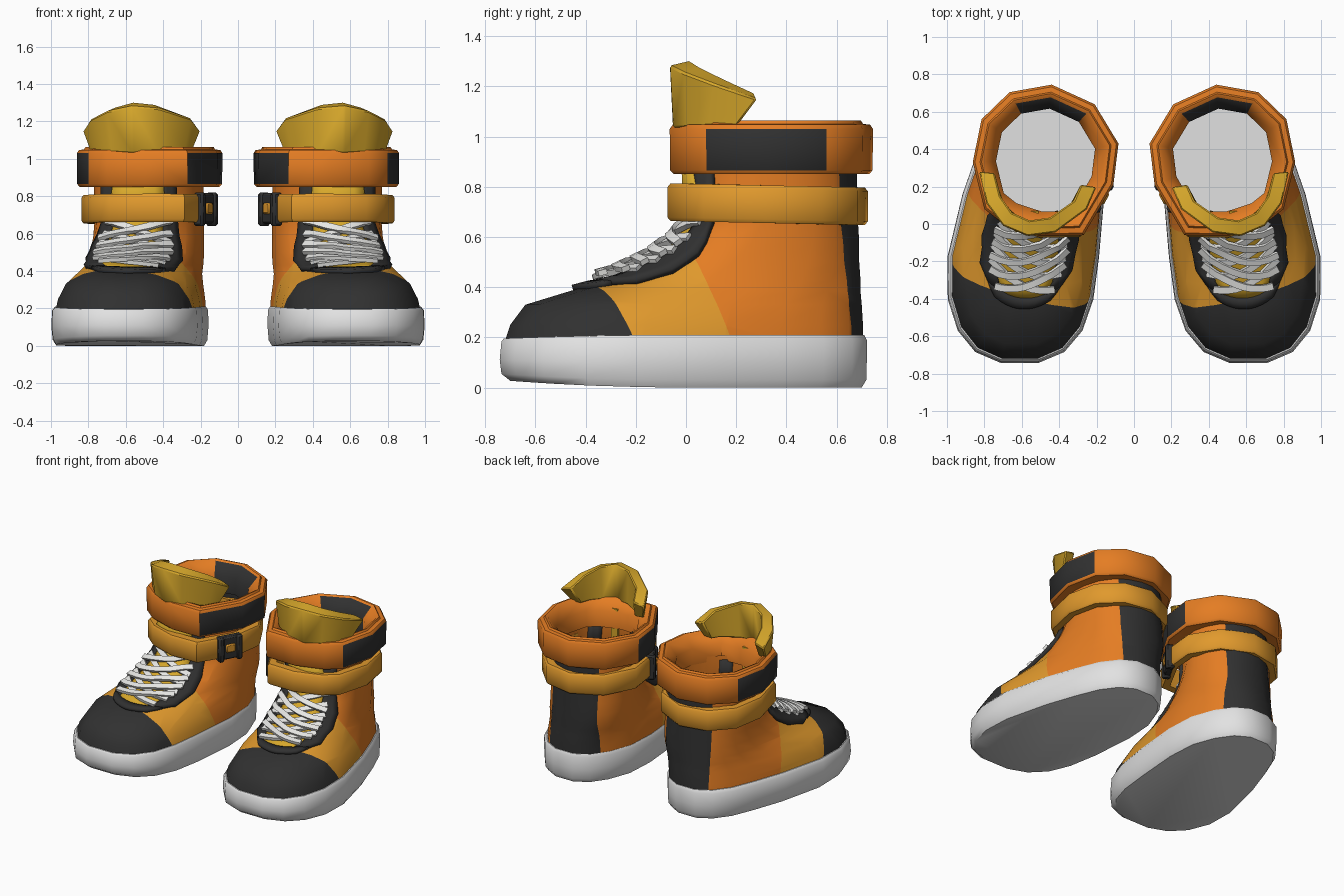
import bpy, bmesh, math
from mathutils import Vector
from mathutils.bvhtree import BVHTree

if "Cube" in bpy.data.objects:
    bpy.data.objects.remove(bpy.data.objects["Cube"])


def material(name, rgb):
    m = bpy.data.materials.new(name)
    m.diffuse_color = (*rgb, 1)
    m.use_nodes = True
    m.node_tree.nodes["Principled BSDF"].inputs["Base Color"].default_value = m.diffuse_color
    return m


ORANGE = material("orange", (0.78, 0.205, 0.017))
AMBER = material("amber", (0.75, 0.32, 0.026))
YELLOW = material("mustard", (0.68, 0.39, 0.024))
BLACK = material("charcoal", (0.03, 0.03, 0.03))
WHITE = material("off_white", (0.76, 0.76, 0.76))
LACE = material("lace_white", (0.82, 0.82, 0.80))


def loft_mesh(rings, caps=False, wrap=False, closed=True, bm=None):
    """Skin a list of point rings into quads."""
    bm = bm or bmesh.new()
    vs = [[bm.verts.new(p) for p in r] for r in rings]
    n = len(vs[0])
    for i in range(len(vs) if wrap else len(vs) - 1):
        a, b = vs[i], vs[(i + 1) % len(vs)]
        for j in range(n if closed else n - 1):
            k = (j + 1) % n
            bm.faces.new((a[j], a[k], b[k], b[j]))
    if caps:
        bm.faces.new(vs[0])
        bm.faces.new(vs[-1])
    bmesh.ops.recalc_face_normals(bm, faces=bm.faces)
    return bm


def finish(name, bm, mats, rule=None, bevel=0, thick=0, angle=30):
    """Turn a bmesh into a coloured object and mirror it for the other shoe."""
    bm.normal_update()
    if rule:
        for f in bm.faces:
            f.material_index = rule(f.calc_center_median(), f.normal)
    me = bpy.data.meshes.new(name)
    bm.to_mesh(me)
    bm.free()
    for m in mats:
        me.materials.append(m)
    me.shade_smooth()
    me.set_sharp_from_angle(angle=math.radians(angle))
    ob = bpy.data.objects.new(name, me)
    bpy.context.collection.objects.link(ob)
    if thick:
        s = ob.modifiers.new("thickness", 'SOLIDIFY')
        s.thickness, s.offset = thick, -1
    if bevel:
        b = ob.modifiers.new("bevel", 'BEVEL')
        b.width, b.segments = bevel, 1
    ob.modifiers.new("pair", 'MIRROR').use_mirror_merge = False
    return ob


def lerp_path(pts, t):
    i = min(int(t), len(pts) - 2)
    return Vector(pts[i]).lerp(Vector(pts[i + 1]), t - i)


def centre_x(y):
    """Middle line of the toed-out shoe."""
    line = [(0.75, 0.455), (0.35, 0.475), (-0.25, 0.59), (-0.76, 0.612)]
    for (y0, x0), (y1, x1) in zip(line, line[1:]):
        if y >= y1:
            return x0 + (x1 - x0) * (y - y0) / (y1 - y0)
    return 0.612


def foot_ring(z, yb, yf, wb, wf, power=0.8, shift=0.0, lift=0.0, n=20):
    """Rounded outline from heel yb to toe yf, half width wb to wf."""
    ring = []
    for i in range(n):
        a = 2 * math.pi * (i + 0.5) / n
        c, s = math.cos(a), math.sin(a)
        fx = math.copysign(abs(c) ** power, c)
        fy = math.copysign(abs(s / math.cos(math.pi / n)) ** power, s)
        y = (yb + yf) / 2 + (yb - yf) / 2 * fy
        t = (yb - y) / (yb - yf)
        toe = max(0.0, -y / 0.74)
        ring.append((centre_x(y) + shift * (1 - t) + (wb + (wf - wb) * t) * fx, y,
                     z + lift * toe ** 2))
    return ring


# Sole with a slight toe lift
sole = [(0.0, 0.70, -0.70, 0.315, 0.43, 0.8, 0.042, 0.03),
        (0.03, 0.718, -0.735, 0.335, 0.445, 0.8, 0.042, 0.025),
        (0.10, 0.72, -0.742, 0.34, 0.453, 0.8, 0.042, 0.01),
        (0.19, 0.72, -0.735, 0.34, 0.448, 0.8, 0.042, -0.005),
        (0.21, 0.71, -0.725, 0.325, 0.435, 0.8, 0.037, -0.015)]
finish("sole", loft_mesh([foot_ring(*r) for r in sole], caps=True), [WHITE], angle=45)

# Upper, cut along its colour seams
upper = [(0.19, 0.705, -0.72, 0.322, 0.433, 0.8, 0.035), (0.25, 0.705, -0.70, 0.32, 0.417, 0.8, 0.03),
         (0.33, 0.70, -0.64, 0.318, 0.365, 0.8, 0.02), (0.385, 0.695, -0.46, 0.318, 0.305, 0.8, 0.012),
         (0.43, 0.695, -0.29, 0.318, 0.28, 0.82, 0.006), (0.50, 0.69, -0.14, 0.315, 0.27, 0.86),
         (0.58, 0.69, -0.03, 0.31, 0.27, 0.93), (0.66, 0.685, 0.03, 0.305, 0.275, 1.0),
         (0.90, 0.68, 0.02, 0.30, 0.28, 1.0)]
bm = loft_mesh([foot_ring(*r) for r in upper])
surface = BVHTree.FromBMesh(bm)
toe_co, toe_no = Vector((0.97, -0.21, 0.2)), Vector((-0.28, 1, 0.41))
side_co, side_no = Vector((0.90, 0.18, 0.2)), Vector((-0.24, 1, 0.36))
HEEL = (0.28, 0.645)
cuts = [(toe_co, toe_no), (side_co, side_no)] + [(Vector((x, 0, 0)), Vector((1, 0, 0))) for x in HEEL]
for co, no in cuts:
    bmesh.ops.bisect_plane(bm, geom=bm.verts[:] + bm.edges[:] + bm.faces[:],
                           plane_co=co, plane_no=no.normalized())


def upper_colour(c, n):
    if (c - toe_co).dot(toe_no) < 0 or (c.y > 0.5 and HEEL[0] < c.x < HEEL[1]):
        return 2
    return 1 if (c - side_co).dot(side_no) < 0 else 0


finish("upper", bm, [ORANGE, AMBER, BLACK], upper_colour, angle=50)

# Lacing panel laid over the instep
MID = [(0.53, 0.0, 0.87), (0.53, 0.01, 0.67), (0.55, -0.10, 0.56), (0.57, -0.22, 0.48),
       (0.59, -0.34, 0.43), (0.60, -0.45, 0.388)]
OUT = [(0.73, 0.10, 0.87), (0.755, 0.09, 0.66), (0.77, 0.05, 0.53), (0.79, -0.05, 0.45),
       (0.805, -0.20, 0.40), (0.74, -0.38, 0.375)]
INN = [(0.33, 0.08, 0.87), (0.31, 0.07, 0.66), (0.30, 0.01, 0.53), (0.30, -0.08, 0.45),
       (0.34, -0.24, 0.40), (0.45, -0.40, 0.375)]


def on_panel(u, v, off):
    p = (lerp_path(MID, v) * (1 - u * u) + lerp_path(OUT, v) * (u * u + u) / 2
         + lerp_path(INN, v) * (u * u - u) / 2)
    loc, nor, _, _ = surface.find_nearest(p)
    if nor.dot(loc - Vector((0.52, 0.2, 0.3))) < 0:
        nor = -nor
    return loc + nor * off, nor


def panel(name, us, vs, off, mat, top=0.0):
    b = loft_mesh([[on_panel(u, v, off + top * (v < 1))[0] for u in us] for v in vs], closed=False)
    b.normal_update()
    if sum(f.normal.y for f in b.faces) > 0:
        bmesh.ops.reverse_faces(b, faces=b.faces)
    return finish(name, b, [mat], thick=0.03, angle=50)


rows = [i * 0.5 for i in range(10)]
panel("tongue_front", [-0.64, -0.4, -0.2, 0, 0.2, 0.4, 0.64], rows, 0.014, YELLOW, top=0.025)
panel("eyelet_band_outer", [0.62, 0.74, 0.87, 1.0], rows, 0.026, BLACK)
panel("eyelet_band_inner", [-1.0, -0.87, -0.74, -0.62], rows, 0.026, BLACK)
panel("eyelet_band_toe", [i / 5 - 1 for i in range(11)], [4.5, 4.75, 5.0], 0.022, BLACK)

# Crossed flat laces
bm = bmesh.new()
for i in range(5):
    v0 = 1.0 + i * 0.6
    for side in (-1, 1):
        pts = [on_panel(side * (k / 4 - 1) * 0.76, v0 + 1.0 * k / 8,
                        0.040 + 0.008 * side) for k in range(9)]
        rings = []
        for k, (p, n) in enumerate(pts):
            d = pts[min(k + 1, 8)][0] - pts[max(k - 1, 0)][0]
            s = d.cross(n).normalized() * 0.018
            t = n * 0.011
            rings.append([p + s + t, p - s + t, p - s - t, p + s - t])
        loft_mesh(rings, caps=True, bm=bm)
finish("laces", bm, [LACE], angle=50)

# Faceted padded collar
COLLAR = [(0.44, 0.745), (0.21, 0.64), (0.083, 0.43), (0.11, 0.21), (0.27, -0.06), (0.50, -0.065),
          (0.70, 0.0), (0.80, 0.08), (0.862, 0.33), (0.815, 0.56), (0.665, 0.705)]
CX, CY = 0.475, 0.345


def collar_ring(s, z):
    return [(CX + (x - CX) * s, CY + (y - CY) * s, z) for x, y in COLLAR]


def collar_colour(c, n):
    facing = n.x * (c.x - CX) + n.y * (c.y - CY)
    if facing > 0.1 and abs(n.z) < 0.3:
        return int((c.x > 0.6 and 0.08 < c.y < 0.56) or (c.x < 0.3 and c.y < 0.36))
    return int(facing < -0.05 and c.y > 0.57 and math.hypot(c.x - CX, c.y - CY) < 0.31)


profile = [(0.96, 0.85), (0.995, 0.865), (1.0, 1.03), (0.97, 1.047), (0.90, 1.05), (0.88, 1.063),
           (0.83, 1.055), (0.68, 0.98), (0.68, 0.86)]
finish("collar", loft_mesh([collar_ring(*p) for p in profile], wrap=True),
       [ORANGE, BLACK], collar_colour, angle=45)


# Ankle strap
def strap_ring(s, z):
    return [(0.478 + (x - CX) * 0.93 * s, 0.33 + (y - CY) * 0.985 * s, z - 0.02 * (y - 0.1))
            for x, y in COLLAR]


profile = [(0.97, 0.66), (1.0, 0.675), (1.0, 0.795), (0.97, 0.81), (0.84, 0.81), (0.84, 0.66)]
finish("ankle_strap", loft_mesh([strap_ring(*p) for p in profile], wrap=True), [AMBER], angle=45)


# Buckle on the inner side of the strap
def block(name, along, out, size, z, mat, bevel):
    a = Vector((0.287, -0.07, 0))
    b = Vector((0.138, 0.197, 0))
    d = (b - a).normalized()
    n = Vector((-d.y, d.x, 0))
    if n.x > 0:
        n = -n
    c = a.lerp(b, along) + n * out
    bm = bmesh.new()
    bmesh.ops.create_cube(bm, size=1)
    for v in bm.verts:
        q = v.co
        v.co = c + d * q.x * size[0] + n * q.y * size[1] + Vector((0, 0, z + q.z * size[2]))
    finish(name, bm, [mat], bevel=bevel)


block("buckle_base", 0.80, -0.01, (0.17, 0.05, 0.165), 0.735, BLACK, 0.01)
for k, along in enumerate((0.58, 1.02)):
    block("buckle_bar_%d" % k, along, -0.005, (0.045, 0.06, 0.18), 0.73, BLACK, 0.012)
block("buckle_tab", 0.80, 0.01, (0.07, 0.03, 0.06), 0.735, AMBER, 0.008)

# Flared tongue top rising over the collar
FLAP = [(0.20, 0.20, 1.15), (0.25, 0.08, 1.215), (0.42, -0.045, 1.27), (0.57, -0.065, 1.282),
        (0.70, -0.01, 1.255), (0.79, 0.11, 1.21), (0.83, 0.285, 1.15)]
rings = []
for x, y, z in FLAP:
    outer = Vector((x, y, z))
    inward = Vector((0.53 - x, 0.25 - y, 0)).normalized()
    low = Vector((0.53 + (x - 0.53) * 0.86, y + 0.012 - max(0, y) * 0.35, 1.035))
    rings.append([low, outer, outer + inward * 0.085 + Vector((0, 0, 0.02)), low + inward * 0.065])
finish("tongue_top", loft_mesh(rings, caps=True), [YELLOW], bevel=0.008, angle=50)

# Narrow tongue lining strip inside the shaft
bm = loft_mesh([[(x, y, z) for x, y in ((0.51, 0.05), (0.56, 0.05), (0.56, 0.07), (0.51, 0.07))]
                for z in (0.55, 1.0)], caps=True)
finish("tongue_lining", bm, [YELLOW])
